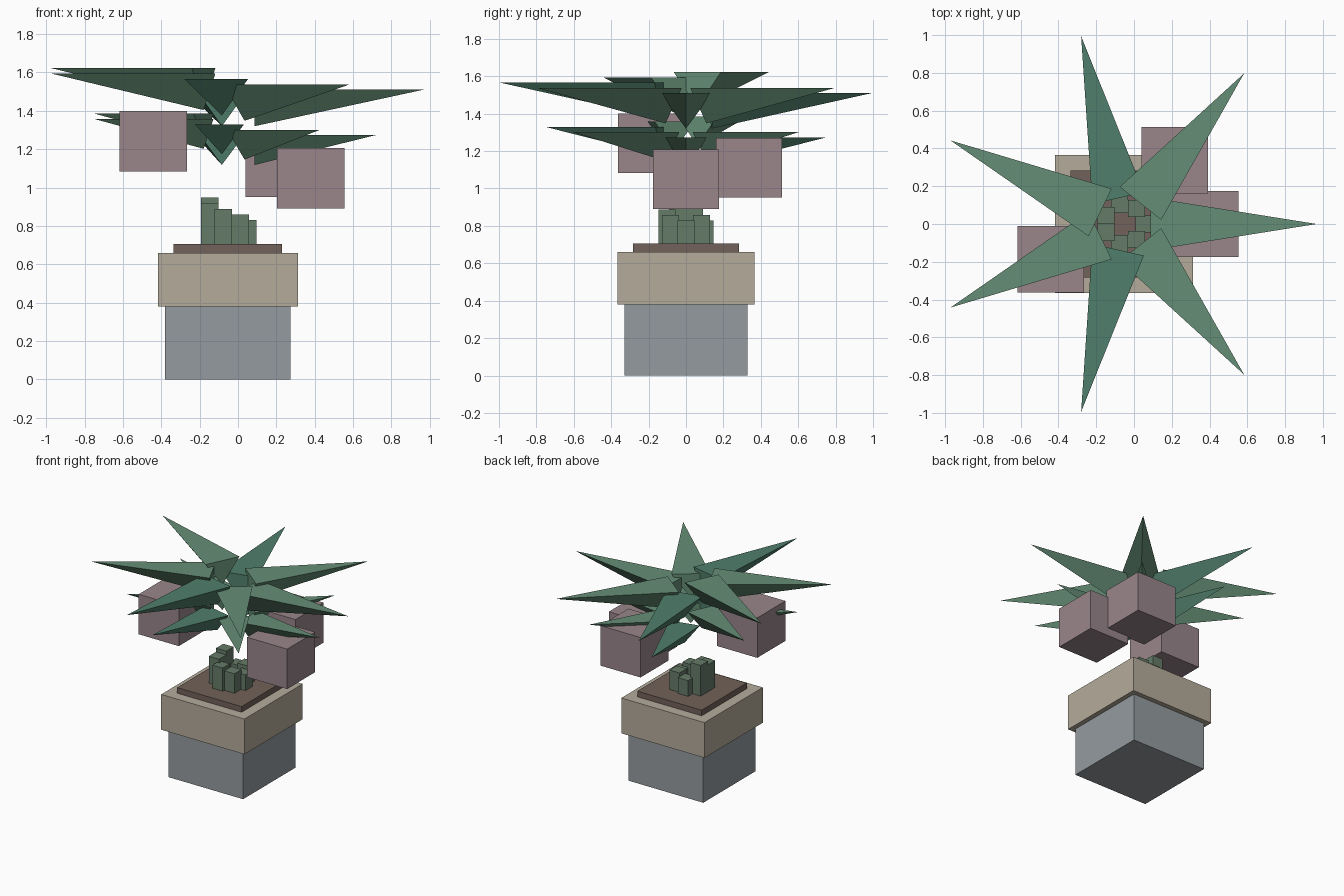
import bpy, bmesh
from math import cos, sin, tau
from mathutils import Matrix, Vector

if "Cube" in bpy.data.objects:
    bpy.data.objects.remove(bpy.data.objects["Cube"])

CX = -0.053  # plant axis


def material(name, rgb):
    m = bpy.data.materials.new(name)
    m.diffuse_color = (*rgb, 1)
    m.use_nodes = True
    m.node_tree.nodes["Principled BSDF"].inputs["Base Color"].default_value = m.diffuse_color
    return m


STONE = material("pot_grey", (0.30, 0.33, 0.35))
SAND = material("rim_beige", (0.46, 0.41, 0.33))
SOIL = material("soil_brown", (0.17, 0.12, 0.10))
STEM = material("stem_green", (0.13, 0.20, 0.14))
FRUIT = material("fruit_mauve", (0.32, 0.24, 0.26))
LEAF = material("leaf_green", (0.13, 0.27, 0.18))
LEAF_DARK = material("leaf_dark_green", (0.08, 0.21, 0.15))


def finish(name, bm, mat):
    bmesh.ops.recalc_face_normals(bm, faces=bm.faces)
    me = bpy.data.meshes.new(name)
    bm.to_mesh(me)
    bm.free()
    me.materials.append(mat)
    bpy.context.collection.objects.link(bpy.data.objects.new(name, me))


def box(name, x, y, z0, z1, w, d, mat):
    bm = bmesh.new()
    bmesh.ops.create_cube(bm, size=1, matrix=Matrix.Translation((x, y, (z0 + z1) / 2))
                          @ Matrix.Diagonal((w, d, z1 - z0, 1)))
    finish(name, bm, mat)


def leaf(name, angle, z, length, half, depth, mat):
    # Flat-topped spike with a keel underneath
    base = 0.14
    pts = [(base, -half, z), (base, half, z), (base, 0, z - depth), (length, 0, z)]
    bm = bmesh.new()
    rot = Matrix.Translation((CX, 0, 0)) @ Matrix.Rotation(angle, 4, 'Z')
    v = [bm.verts.new(rot @ Vector(p)) for p in pts]
    for f in ((0, 1, 2), (0, 1, 3), (1, 2, 3), (2, 0, 3)):
        bm.faces.new([v[i] for i in f])
    finish(name, bm, mat)


# Planter
box("pot", CX, 0, 0, 0.38, 0.655, 0.655, STONE)
box("pot_rim", CX, 0, 0.38, 0.66, 0.73, 0.73, SAND)
box("soil", CX, 0, 0.66, 0.705, 0.565, 0.565, SOIL)

# Seven stems, each with an upper and a lower leaf at its own height
for i, step in enumerate((0, 1, 0, 4, 3, 2, 1)):
    a = i * tau / 7
    rise = step * 0.028
    box(f"stem_{i}", CX + 0.105 * cos(a), 0.105 * sin(a), 0.70, 0.83 + rise * 1.05, 0.09, 0.09, STEM)
    mat = LEAF_DARK if i % 3 == 2 else LEAF
    leaf(f"upper_leaf_{i}", a, 1.51 + rise, 1.02, 0.14, 0.19, mat)
    leaf(f"lower_leaf_{i}", a, 1.273 + rise, 0.77, 0.118, 0.155, mat)

# Hanging fruit
for i, z in ((0, 0.89), (1, 0.952), (4, 1.083)):
    a = i * tau / 7
    box(f"fruit_{i}", CX + 0.431 * cos(a), 0.431 * sin(a), z, z + 0.317, 0.352, 0.352, FRUIT)
